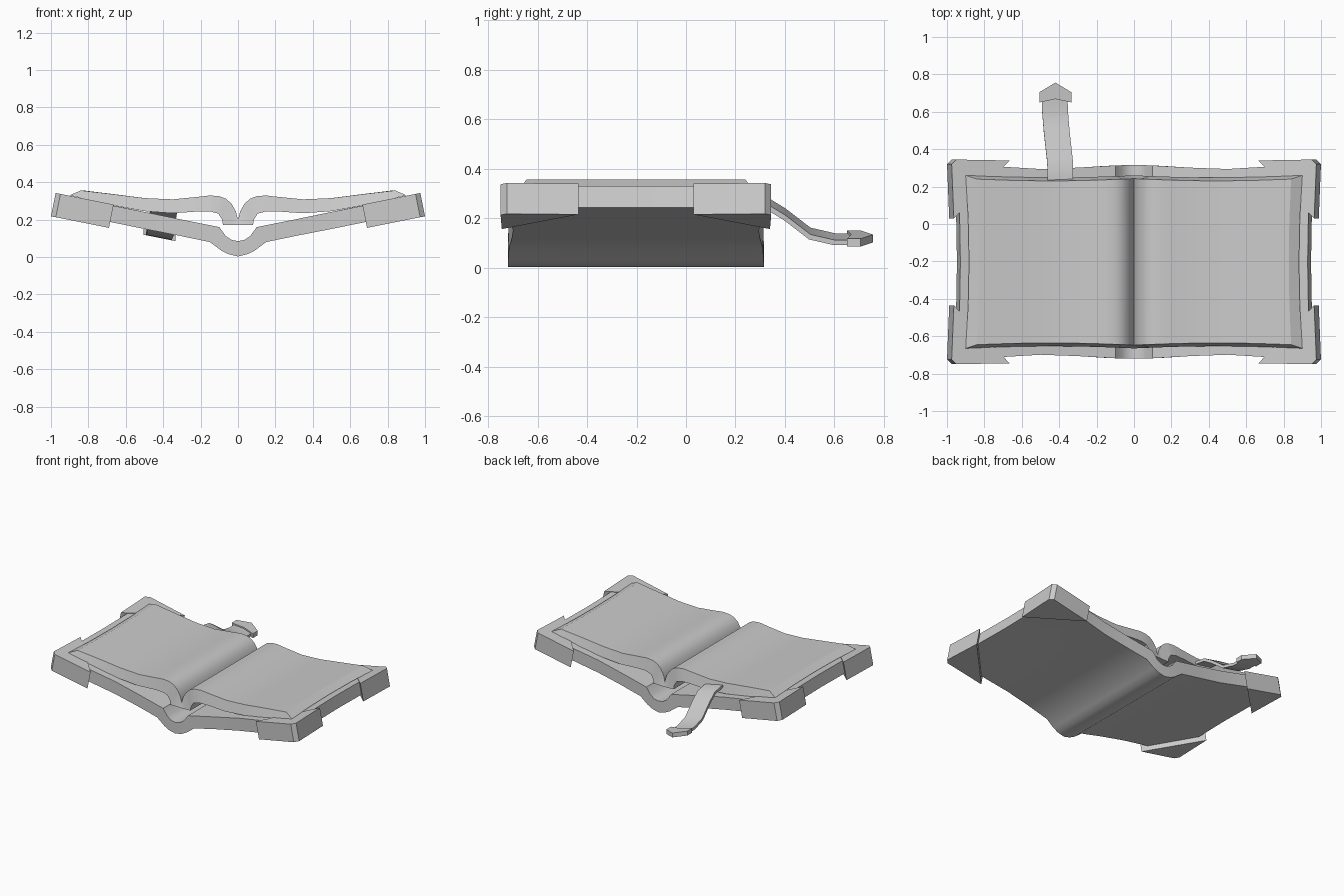
import bpy, bmesh, math

if "Cube" in bpy.data.objects:
    bpy.data.objects.remove(bpy.data.objects["Cube"])

YC = -0.2025  # middle of the book along y


def finish(name, verts, faces, smooth=True):
    mesh = bpy.data.meshes.new(name)
    mesh.from_pydata(verts, [], faces)
    bm = bmesh.new()
    bm.from_mesh(mesh)
    bmesh.ops.recalc_face_normals(bm, faces=bm.faces)
    bm.to_mesh(mesh)
    bm.free()
    if smooth:
        for p in mesh.polygons:
            p.use_smooth = True
        mesh.set_sharp_from_angle(angle=math.radians(30))
    ob = bpy.data.objects.new(name, mesh)
    bpy.context.collection.objects.link(ob)
    return ob


def loft(name, rings):
    """Skin equal rings; the first half of a ring faces its reversed second half."""
    m = len(rings[0])
    verts = [v for r in rings for v in r]
    faces = [(k * m + i, k * m + (i + 1) % m, (k + 1) * m + (i + 1) % m, (k + 1) * m + i)
             for k in range(len(rings) - 1) for i in range(m)]
    for base in (0, (len(rings) - 1) * m):
        faces += [(base + i, base + i + 1, base + m - 2 - i, base + m - 1 - i)
                  for i in range(m // 2 - 1)]
    return finish(name, verts, faces)


def mirrored(half):
    return [(-x, z) for x, z in reversed(half[1:])] + half


def slab(name, top, bottom, half_top, half_bottom, inset):
    """Open-book slab: mirrored profile, y ends varying with x, waisted outer edge."""
    rings = []
    for t in (-1, -0.5, 0, 0.5, 1):
        ring = []
        for pts, half in ((mirrored(top), half_top), (mirrored(bottom)[::-1], half_bottom)):
            for x, z in pts:
                pull = 1 - inset * (1 - t * t) * abs(x) ** 4
                ring.append((x * pull, YC + t * half(abs(x)), z))
        rings.append(ring)
    return loft(name, rings)


# cover with rounded spine
def cover_half(x):
    return 0.5175 - 0.021 * math.sin(min(x / 0.5, 1) * math.pi / 2) ** 2 + max(0, x - 0.5) * 0.06


slab("cover",
     [(0, .085), (.035, .092), (.065, .112), (.1, .16), (.3, .2), (.5, .241), (.72, .285), (.945, .33)],
     [(0, .003), (.05, .015), (.09, .035), (.15, .08), (.32, .115), (.5, .15), (.72, .195), (.965, .243)],
     cover_half, cover_half, 0.022)


# page block
def wave(x):
    return -0.012 * math.sin(min(x / 0.9, 1) * math.pi)


slab("pages",
     [(0, .2), (.012, .245), (.035, .285), (.065, .312), (.1, .325), (.15, .329), (.21, .322),
      (.35, .308), (.5, .315), (.66, .335), (.84, .356)],
     [(0, .17), (.03, .17), (.08, .17), (.085, .2), (.105, .232), (.15, .244), (.22, .243),
      (.35, .234), (.5, .245), (.68, .278), (.9, .33)],
     lambda x: 0.445 + wave(x), lambda x: 0.4625 + wave(x), 0.03)

# triangular corner guards, extruded square to the tilted cover
plan = [(0, .542), (.29, .547), (.316, .522), (.304, .232)]
for sx, side in ((-1, "left"), (1, "right")):
    for sy, end in ((-1, "front"), (1, "back")):
        verts = [(sx * (.69 + u * .98 - h * .196), YC + sy * y, .156 + u * .195 + h * .98)
                 for h in (0, .127) for u, y in plan]
        faces = [(0, 1, 2, 3), (4, 5, 6, 7)]
        faces += [(i, (i + 1) % 4, (i + 1) % 4 + 4, i + 4) for i in range(4)]
        finish(f"corner_guard_{end}_{side}", verts, faces, smooth=False)

# ribbon bookmark: (centre x, y, z), tilted like the cover
TILT = -0.2
path = [(-.395, .05, .272), (-.394, .25, .272), (-.395, .33, .258), (-.403, .4, .215),
        (-.414, .5, .138), (-.422, .6, .115), (-.425, .69, .115)]
rings = []
for x, y, z in path:
    rings.append([(x + s * .069, y + d * .3, z + s * .069 * TILT + d)
                  for s, d in ((-1, .01), (1, .01), (1, -.01), (-1, -.01))])
loft("ribbon", rings)

# arrow-shaped ribbon tip
tip = [(-.085, .65), (0, .668), (.085, .65), (.085, .705), (0, .756), (-.085, .705)]
verts = [(-.42 + x, y, .118 + x * TILT + d) for d in (-.016, .016) for x, y in tip]
faces = [tuple(range(6)), tuple(range(6, 12))]
faces += [(i, (i + 1) % 6, (i + 1) % 6 + 6, i + 6) for i in range(6)]
finish("ribbon_tip", verts, faces, smooth=False)
